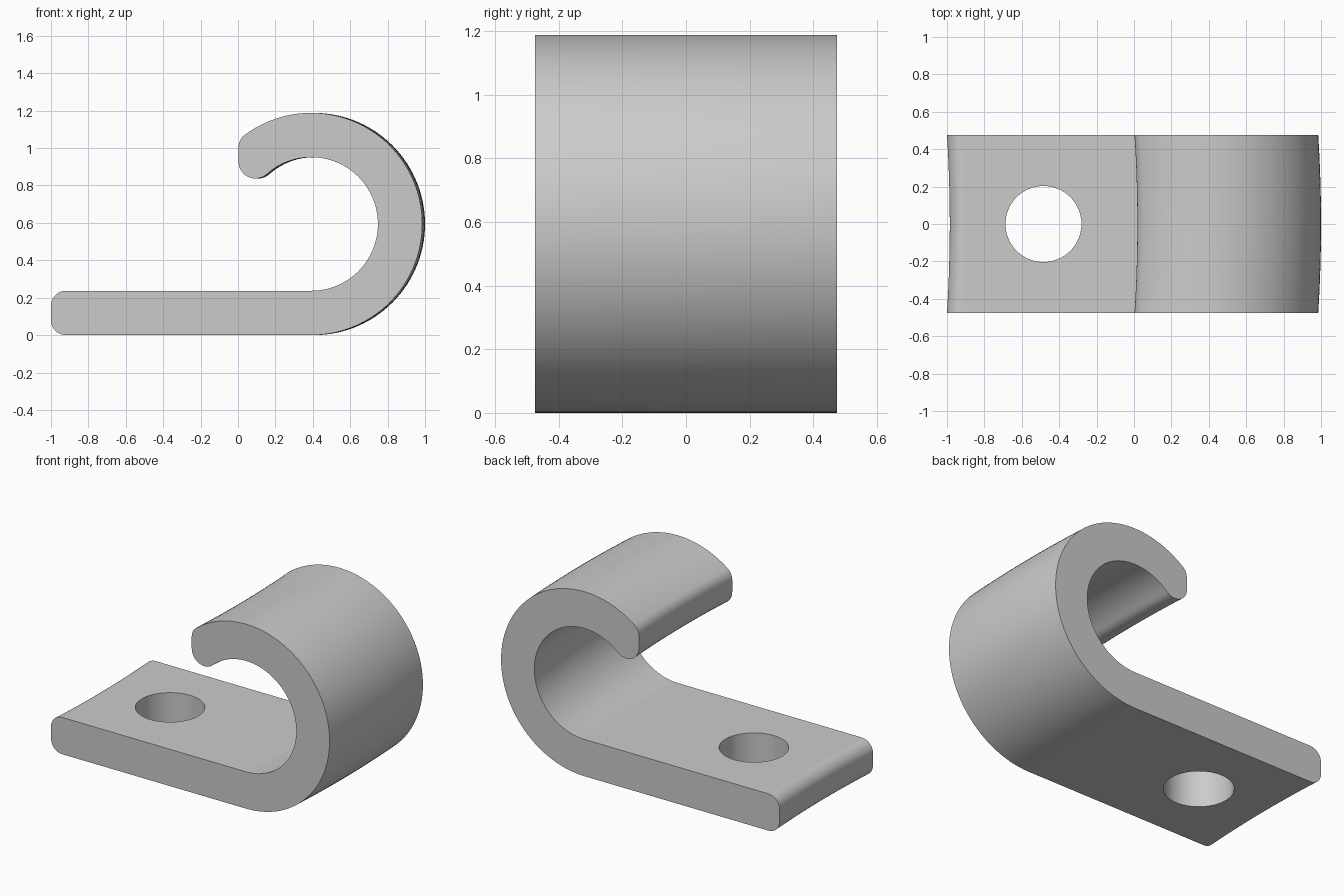
import bpy, bmesh
from math import cos, sin, radians, sqrt, degrees, atan2

cube = bpy.data.objects.get("Cube")
if cube:
    bpy.data.objects.remove(cube)

HALF_WIDTH, BOW, ROWS = 0.475, 0.015, 24
OUTER, INNER = 0.594, 0.357          # hook radii
THICK = OUTER - INNER
HOOK_X = 1 - BOW - OUTER
TIP_X = 0.003


def arc(cx, cz, r, start, end, steps):
    """Points on an arc in the xz plane, angles in degrees."""
    angles = [radians(start + (end - start) * i / steps) for i in range(steps + 1)]
    return [(cx + r * cos(a), cz + r * sin(a)) for a in angles]


def tip_corner(r, distance):
    """Centre of a tip rounding tangent to the tip face and a hook circle."""
    x = TIP_X + r
    z = OUTER + sqrt(distance ** 2 - (x - HOOK_X) ** 2)
    return x, z, degrees(atan2(z - OUTER, x - HOOK_X))


# Side profile: plate end, outer hook, rounded tip, inner hook
r = 0.08
top_x, top_z, top_angle = tip_corner(r, OUTER - r)
low_r = 0.09
low_x, low_z, low_angle = tip_corner(low_r, INNER + low_r)
profile = (
    arc(-1 + r, THICK - r, r, 90, 180, 10)
    + arc(-1 + r, r, r, 180, 270, 10)
    + arc(HOOK_X, OUTER, OUTER, -90, top_angle, 72)
    + arc(top_x, top_z, r, top_angle, 180, 8)[1:]
    + arc(low_x, low_z, low_r, 180, low_angle + 180, 14)
    + arc(HOOK_X, OUTER, INNER, low_angle, -90, 72)[1:]
)

# Sweep the profile across the width with a slight bow towards the hook
bm = bmesh.new()
rows = []
for i in range(ROWS + 1):
    t = 2 * i / ROWS - 1
    shift = BOW * (1 - t * t)
    rows.append([bm.verts.new((x + shift, t * HALF_WIDTH, z)) for x, z in profile])
n = len(profile)
for a, b in zip(rows, rows[1:]):
    for j in range(n):
        k = (j + 1) % n
        bm.faces.new((a[j], a[k], b[k], b[j]))
bm.faces.new(rows[0])
bm.faces.new(rows[-1][::-1])
bmesh.ops.recalc_face_normals(bm, faces=bm.faces)
mesh = bpy.data.meshes.new("hooked_plate")
bm.to_mesh(mesh)
bm.free()
plate = bpy.data.objects.new("hooked_plate", mesh)
bpy.context.collection.objects.link(plate)

# Plain grey metal
grey = bpy.data.materials.new("grey_metal")
grey.use_nodes = True
grey.diffuse_color = (0.6, 0.6, 0.6, 1)
grey.node_tree.nodes["Principled BSDF"].inputs["Base Color"].default_value = grey.diffuse_color
mesh.materials.append(grey)

# Screw hole through the plate
bpy.ops.mesh.primitive_cylinder_add(vertices=64, radius=0.203, depth=0.5,
                                    location=(-0.484, 0, THICK / 2))
cutter = bpy.context.object
cutter.name = "hole_cutter"
cutter.data.materials.append(grey)
cutter.hide_render = True
cutter.hide_set(True)
hole = plate.modifiers.new("screw_hole", 'BOOLEAN')
hole.operation = 'DIFFERENCE'
hole.solver = 'EXACT'
hole.object = cutter

# Apply the cut, then smooth the curved faces and keep the rims sharp
bpy.ops.object.select_all(action='DESELECT')
plate.select_set(True)
bpy.context.view_layer.objects.active = plate
bpy.ops.object.modifier_apply(modifier=hole.name)
bpy.data.objects.remove(cutter)
bpy.ops.object.shade_smooth_by_angle(angle=radians(30))
weighted = plate.modifiers.new("flat_shading_fix", 'WEIGHTED_NORMAL')
weighted.keep_sharp = True
